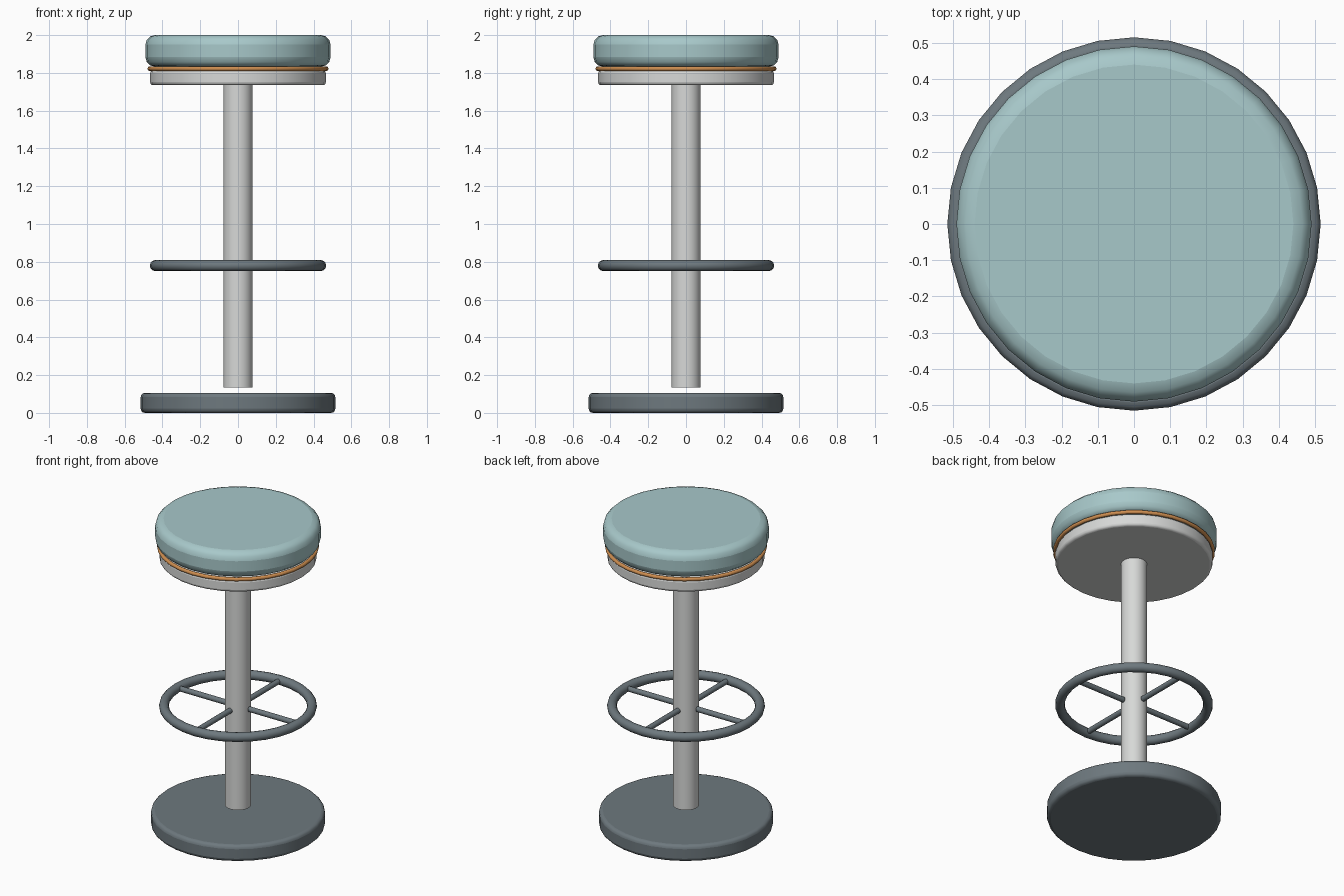
import bpy, math
from mathutils import Vector

if "Cube" in bpy.data.objects:
    bpy.data.objects.remove(bpy.data.objects["Cube"])


def material(name, rgb):
    m = bpy.data.materials.new(name)
    m.use_nodes = True
    m.diffuse_color = (*rgb, 1)
    m.node_tree.nodes["Principled BSDF"].inputs["Base Color"].default_value = (*rgb, 1)
    return m


TEAL = material("pale_teal_vinyl", (0.39, 0.58, 0.59))
COPPER = material("copper", (0.62, 0.27, 0.08))
SILVER = material("light_metal", (0.68, 0.69, 0.68))
SLATE = material("slate_metal", (0.155, 0.19, 0.21))


def finish(name, mat, angle=40):
    ob = bpy.context.object
    ob.name = ob.data.name = name
    ob.data.materials.append(mat)
    bpy.ops.object.shade_smooth_by_angle(angle=math.radians(angle))
    return ob


def disc(name, mat, radius, z0, z1, bevel=0):
    """Upright cylinder from z0 to z1 with rounded rims."""
    bpy.ops.mesh.primitive_cylinder_add(vertices=32, radius=radius, depth=z1 - z0,
                                        location=(0, 0, (z0 + z1) / 2))
    ob = finish(name, mat)
    if bevel:
        mod = ob.modifiers.new("rounded_rim", "BEVEL")
        mod.width, mod.segments = bevel, 3
        mod.limit_method, mod.angle_limit = "ANGLE", math.radians(40)
    return ob


def ring(name, mat, major, minor, z):
    bpy.ops.mesh.primitive_torus_add(major_segments=32, minor_segments=12, major_radius=major,
                                     minor_radius=minor, location=(0, 0, z))
    return finish(name, mat, 60)


# Base and column
disc("base", SLATE, 0.515, 0, 0.106, 0.022)
disc("column", SILVER, 0.077, 0.135, 1.74)

# Footrest ring with four spokes
ring("footrest_ring", SLATE, 0.438, 0.029, 0.78)
for i, side in enumerate(("left", "back", "right", "front")):
    a = i * math.pi / 2
    direction = Vector((math.cos(a), math.sin(a), 0))
    bpy.ops.mesh.primitive_cylinder_add(vertices=16, radius=0.017, depth=0.345,
                                        location=direction * 0.255 + Vector((0, 0, 0.78)),
                                        rotation=(0, math.pi / 2, a))
    finish("footrest_spoke_" + side, SLATE)

# Seat pan, trim and cushion
disc("seat_pan", SILVER, 0.465, 1.735, 1.815, 0.016)
ring("seat_trim", COPPER, 0.467, 0.012, 1.822)
disc("seat_cushion", TEAL, 0.49, 1.833, 2.0, 0.05)
